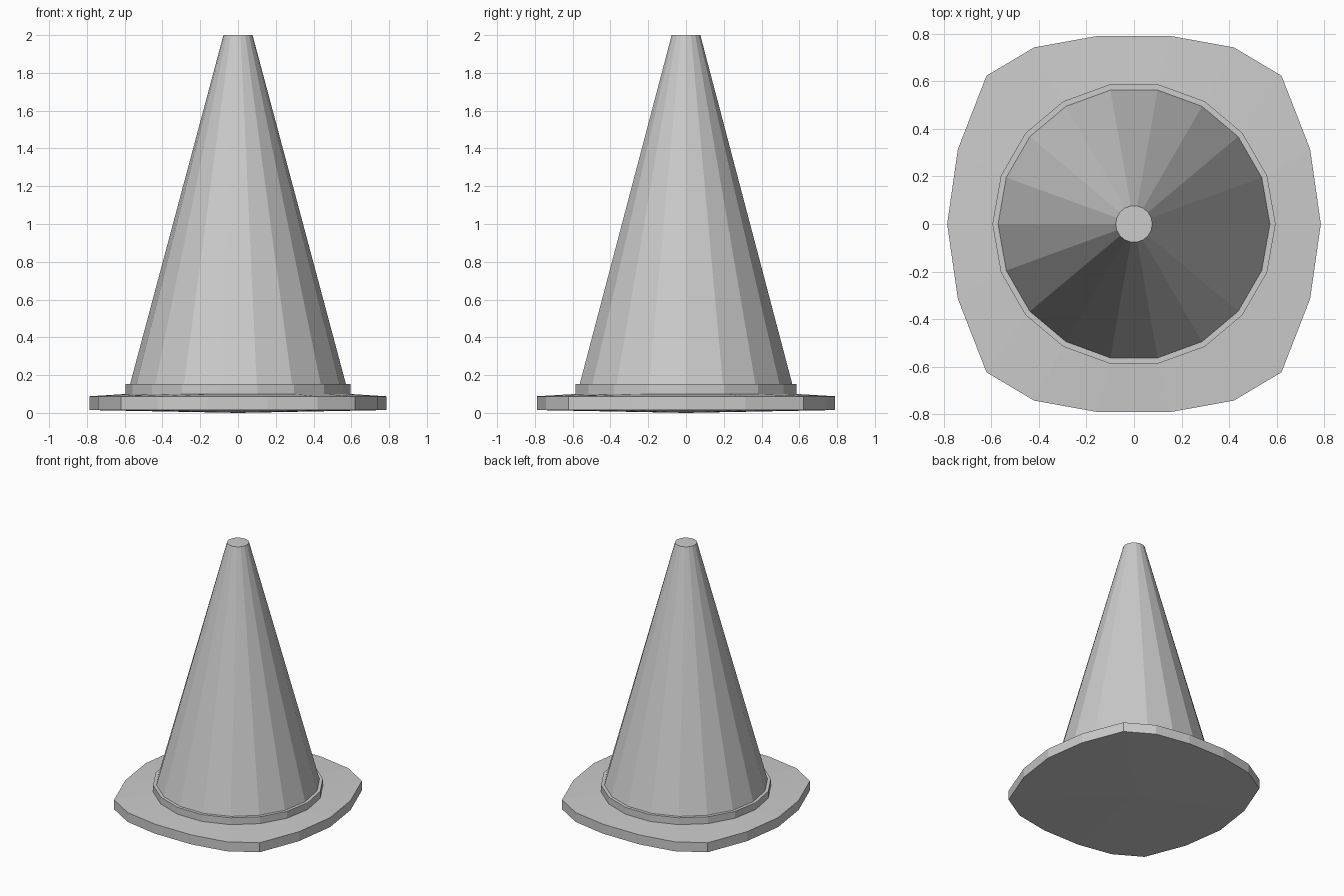
import bpy, bmesh
from math import radians, cos, sin

cube = bpy.data.objects.get("Cube")
if cube:
    bpy.data.objects.remove(cube)

SIDES = 18
grey = bpy.data.materials.new("plain grey")
grey.use_nodes = True
colour = (0.6, 0.6, 0.6, 1)
grey.diffuse_color = colour
grey.node_tree.nodes["Principled BSDF"].inputs["Base Color"].default_value = colour


def circle(radius):
    step = radians(360 / SIDES)
    return [(radius * cos(i * step), radius * sin(i * step)) for i in range(SIDES)]


def loft(name, rings, bottom_centre=None):
    """Join (outline, height) rings into a flat-shaded solid; the bottom may bulge to a point."""
    bm = bmesh.new()
    loops = [[bm.verts.new((x, y, z)) for x, y in outline] for outline, z in rings]
    for low, high in zip(loops, loops[1:]):
        for i in range(SIDES):
            j = (i + 1) % SIDES
            bm.faces.new((low[i], low[j], high[j], high[i]))
    bm.faces.new(loops[-1])
    if bottom_centre is None:
        bm.faces.new(loops[0][::-1])
    else:
        tip = bm.verts.new((0, 0, bottom_centre))
        for i in range(SIDES):
            bm.faces.new((loops[0][(i + 1) % SIDES], loops[0][i], tip))
    mesh = bpy.data.meshes.new(name)
    bm.to_mesh(mesh)
    bm.free()
    mesh.materials.append(grey)
    obj = bpy.data.objects.new(name, mesh)
    bpy.context.collection.objects.link(obj)


# Rounded-square foot: one quarter of the outline, mirrored to all sides
quarter = [(0.74, 0.315), (0.62, 0.623), (0.42, 0.742), (0.155, 0.79)]
half = [(0.785, 0)] + quarter + [(-x, y) for x, y in reversed(quarter)]
foot = half + [(-x, -y) for x, y in half]
loft("foot_plate", [(foot, 0.015), (foot, 0.088), (circle(0.595), 0.1)], bottom_centre=0)

# Low collar around the foot of the cone
loft("collar", [(circle(0.595), 0.095), (circle(0.595), 0.153)])

# Tapered body with a flat tip
loft("cone_body", [(circle(0.572), 0.15), (circle(0.077), 2.0)])
